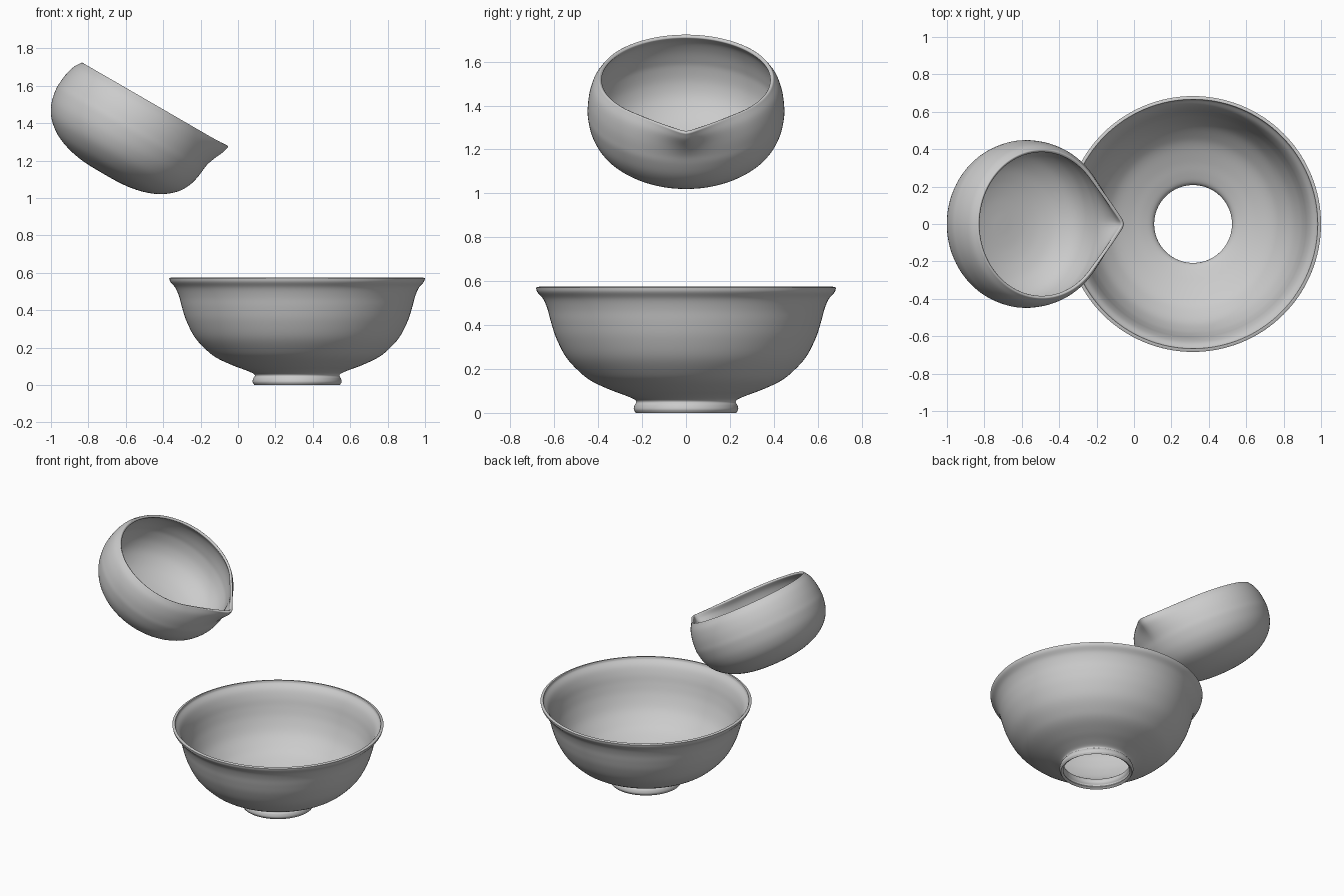
import bpy, bmesh
from math import pi, sin, cos, sqrt, radians
from mathutils import Vector

if "Cube" in bpy.data.objects:
    bpy.data.objects.remove(bpy.data.objects["Cube"])


def smooth_curve(points, steps=5):
    """Catmull-Rom curve through (radius, height) points."""
    p = [Vector(q) for q in points]
    p = [2 * p[0] - p[1]] + p + [2 * p[-1] - p[-2]]
    out = []
    for i in range(1, len(p) - 2):
        a, b, c, d = p[i - 1:i + 3]
        for k in range(steps):
            t = k / steps
            out.append(0.5 * (2 * b + (c - a) * t + (2 * a - 5 * b + 4 * c - d) * t * t
                              + (3 * b - a - 3 * c + d) * t ** 3))
    return out + [p[-2]]


def lathe(name, profile, thickness, segments=128, shape=lambda ang, z: 1.0):
    """Turn an outer profile into a shell with a rounded rim."""
    bm = bmesh.new()
    rings = []
    for r, z in profile:
        if r < 1e-6:
            rings.append([bm.verts.new((0, 0, z))] * segments)
            continue
        ring = []
        for j in range(segments):
            ang = 2 * pi * j / segments
            s = r * shape(ang, z)
            ring.append(bm.verts.new((s * cos(ang), s * sin(ang), z)))
        rings.append(ring)
    for lo, hi in zip(rings, rings[1:]):
        for j in range(segments):
            k = (j + 1) % segments
            if lo[j] is lo[k]:
                bm.faces.new((lo[j], hi[k], hi[j]))
            else:
                bm.faces.new((lo[j], lo[k], hi[k], hi[j]))
    for f in bm.faces:
        f.smooth = True
    me = bpy.data.meshes.new(name)
    bm.to_mesh(me)
    bm.free()
    ob = bpy.data.objects.new(name, me)
    bpy.context.collection.objects.link(ob)
    sol = ob.modifiers.new("wall", 'SOLIDIFY')
    sol.thickness = thickness
    sol.offset = -1
    bev = ob.modifiers.new("soft_rim", 'BEVEL')
    bev.limit_method = 'ANGLE'
    bev.angle_limit = radians(50)
    bev.width = 0.005
    bev.segments = 2
    return ob


# Large flared bowl on an open ring foot
bowl_profile = smooth_curve([
    (0.229, 0.0), (0.238, 0.016), (0.234, 0.036), (0.226, 0.049), (0.236, 0.062),
    (0.278, 0.080), (0.345, 0.105), (0.427, 0.143), (0.482, 0.184), (0.545, 0.252),
    (0.590, 0.338), (0.614, 0.410), (0.630, 0.470), (0.650, 0.518), (0.677, 0.550),
    (0.684, 0.571)])
large_bowl = lathe("large_bowl", bowl_profile, 0.018)
large_bowl.location = (0.316, 0, 0)


# Rim of the pouring bowl runs along tangents to a pointed lip
def spout(ang, z):
    a = min(ang, 2 * pi - ang)
    a = sqrt(a * a + 0.04 ** 2)
    reach = 1 / cos(max(0.706 - a, 0)) - 1
    t = min(max((z - 0.27) / 0.19, 0), 1)
    return 1 + reach * t * t


# Tilted pouring bowl with an inward curving wall
pour_profile = smooth_curve([
    (0.0, 0.0), (0.08, 0.001), (0.16, 0.008), (0.24, 0.026), (0.32, 0.060),
    (0.390, 0.117), (0.430, 0.185), (0.447, 0.260), (0.447, 0.310), (0.440, 0.365),
    (0.424, 0.418), (0.397, 0.460)])
pouring_bowl = lathe("pouring_bowl", pour_profile, 0.018, shape=spout)
pouring_bowl.location = (-0.718, 0, 1.128)
pouring_bowl.rotation_euler = (0, radians(30), 0)
